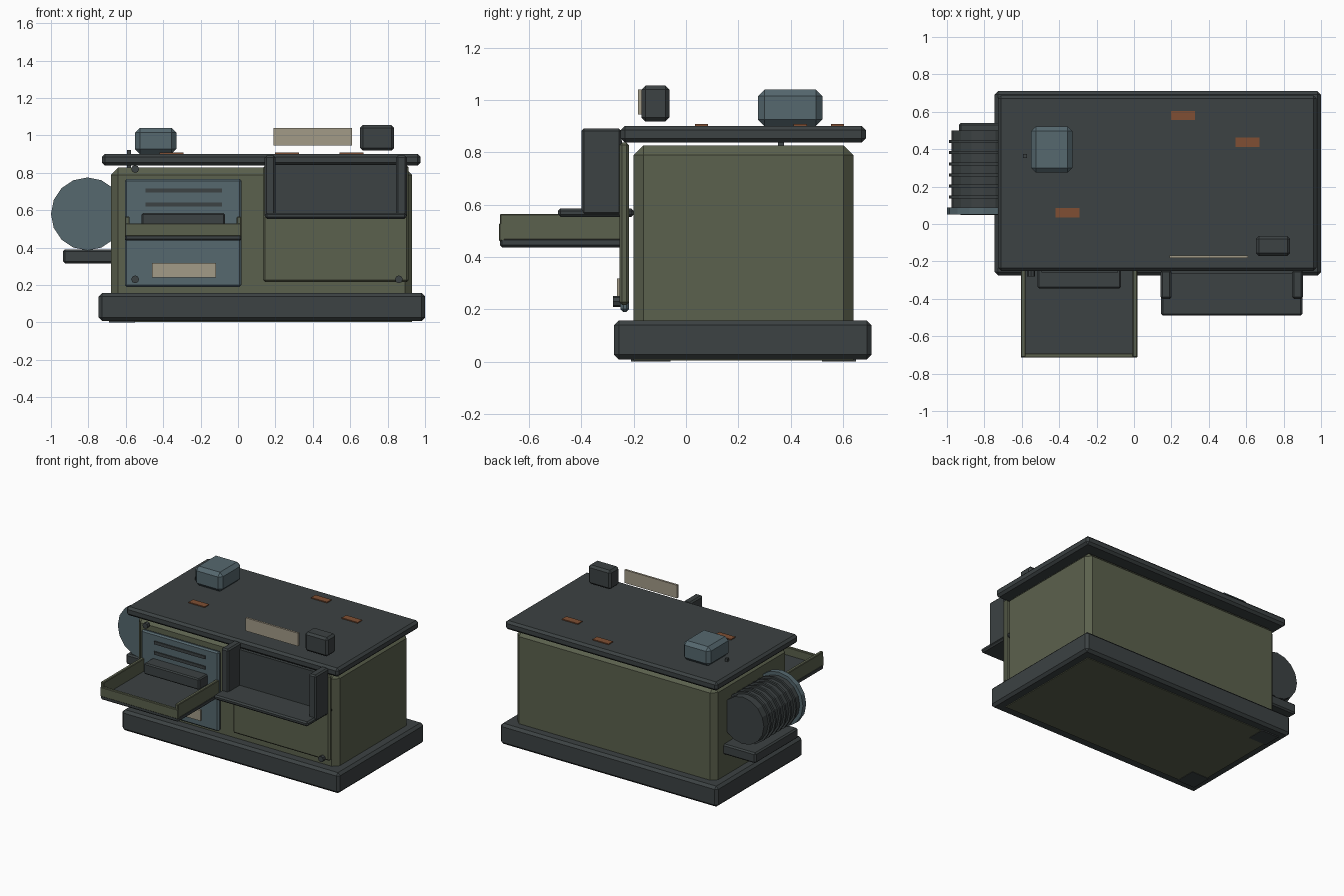
import bpy, bmesh, math
from mathutils import Matrix

if "Cube" in bpy.data.objects:
    bpy.data.objects.remove(bpy.data.objects["Cube"])


def material(name, rgb):
    m = bpy.data.materials.new(name)
    m.diffuse_color = (*rgb, 1.0)
    m.use_nodes = True
    m.node_tree.nodes["Principled BSDF"].inputs["Base Color"].default_value = m.diffuse_color
    return m


DARK = material("charcoal", (0.045, 0.054, 0.056))
OLIVE = material("olive", (0.105, 0.119, 0.074))
BLUE = material("slate blue", (0.092, 0.138, 0.158))
BEIGE = material("beige", (0.365, 0.325, 0.245))
ORANGE = material("rust orange", (0.215, 0.078, 0.033))


def finish(name, bm, mat):
    bmesh.ops.recalc_face_normals(bm, faces=bm.faces)
    me = bpy.data.meshes.new(name)
    bm.to_mesh(me)
    bm.free()
    me.materials.append(mat)
    ob = bpy.data.objects.new(name, me)
    bpy.context.collection.objects.link(ob)
    return ob


def box(name, x, y, z, mat, bevel=0.0):
    """Box from (min, max) ranges with an optional single chamfer."""
    bm = bmesh.new()
    size = [b - a for a, b in (x, y, z)]
    mid = [(a + b) / 2 for a, b in (x, y, z)]
    bmesh.ops.create_cube(bm, size=1.0, matrix=Matrix.Translation(mid) @ Matrix.Diagonal((*size, 1)))
    if bevel:
        bmesh.ops.bevel(bm, geom=bm.edges[:], offset=bevel, segments=1, affect='EDGES', profile=0.5)
    return finish(name, bm, mat)


def cyl_y(name, x, z, r, y, mat, sides=16):
    """Cylinder lying along y."""
    bm = bmesh.new()
    m = Matrix.Translation((x, (y[0] + y[1]) / 2, z)) @ Matrix.Rotation(math.pi / 2, 4, 'X')
    bmesh.ops.create_cone(bm, cap_ends=True, segments=sides, radius1=r, radius2=r,
                          depth=y[1] - y[0], matrix=m)
    return finish(name, bm, mat)


# Main body, plinth and lid
box("plinth", (-0.745, 1.0), (-0.275, 0.71), (0.008, 0.157), DARK, 0.018)
box("underside_plate", (-0.68, 0.93), (-0.2, 0.64), (0.003, 0.03), OLIVE)
for i, y in enumerate(((-0.21, -0.06), (0.52, 0.65))):
    box(f"foot_{i}", (-0.69, -0.55), y, (0.0, 0.03), DARK)
box("body", (-0.68, 0.93), (-0.2, 0.64), (0.05, 0.827), OLIVE, 0.038)
box("lid", (-0.728, 0.975), (-0.25, 0.688), (0.838, 0.901), DARK, 0.016)

# Items on the lid
box("lid_unit", (-0.55, -0.33), (0.275, 0.522), (0.901, 1.04), BLUE, 0.025)
box("lid_rod", (-0.593, -0.573), (0.352, 0.374), (0.82, 0.922), DARK)
box("lid_block", (0.652, 0.835), (-0.17, -0.064), (0.918, 1.055), DARK, 0.015)
box("sign_plate", (0.19, 0.61), (-0.183, -0.168), (0.945, 1.04), BEIGE)
for i, (x, y) in enumerate(((0.262, 0.58), (0.608, 0.437), (-0.356, 0.06))):
    box(f"lid_marker_{i}", (x - 0.064, x + 0.064), (y - 0.025, y + 0.025), (0.9, 0.908), ORANGE)

# Left front panel with vents and label
box("left_panel", (-0.605, 0.018), (-0.25, -0.218), (0.19, 0.767), BLUE, 0.01)
for i, z in enumerate((0.705, 0.63)):
    box(f"vent_slot_{i}", (-0.495, -0.085), (-0.258, -0.245), (z - 0.011, z + 0.011), DARK)
box("label_plate", (-0.46, -0.117), (-0.264, -0.25), (0.24, 0.317), BEIGE)

# Pull-out tray
box("tray_floor", (-0.605, 0.018), (-0.712, -0.24), (0.437, 0.472), DARK, 0.008)
box("tray_front", (-0.605, 0.018), (-0.715, -0.692), (0.46, 0.53), OLIVE, 0.004)
for side, x in (("left", -0.605), ("right", -0.007)):
    box(f"tray_rail_{side}", (x, x + 0.025), (-0.712, -0.24), (0.465, 0.565), OLIVE, 0.004)
box("tray_pad", (-0.515, -0.07), (-0.345, -0.24), (0.505, 0.585), DARK, 0.008)

# Right front panel with open hooded bay
box("right_panel", (0.135, 0.912), (-0.254, -0.218), (0.217, 0.838), OLIVE, 0.01)
box("bay_back", (0.16, 0.89), (-0.268, -0.245), (0.57, 0.845), DARK)
box("bay_shelf", (0.145, 0.9), (-0.49, -0.2), (0.553, 0.586), DARK, 0.01)
for side, x in (("left", 0.143), ("right", 0.845)):
    box(f"bay_cheek_{side}", (x, x + 0.058), (-0.4, -0.247), (0.56, 0.892), DARK, 0.01)

# Bolts
for i, (x, z) in enumerate(((-0.55, 0.82), (-0.55, 0.23), (0.86, 0.23))):
    cyl_y(f"bolt_{i}", x, z, 0.021, (-0.28, -0.25), DARK, 8)

# Ribbed drum on the left side
CX, CZ = -0.805, 0.58
cyl_y("drum", CX, CZ, 0.17, (0.08, 0.5), DARK)
cyl_y("drum_front_disc", CX, CZ, 0.195, (0.05, 0.088), BLUE)
for i in range(6):
    y = 0.145 + i * 0.059
    cyl_y(f"drum_rib_{i}", CX, CZ, 0.184, (y - 0.008, y + 0.008), DARK)
box("drum_shelf", (-0.935, -0.66), (0.048, 0.54), (0.315, 0.39), DARK, 0.01)
